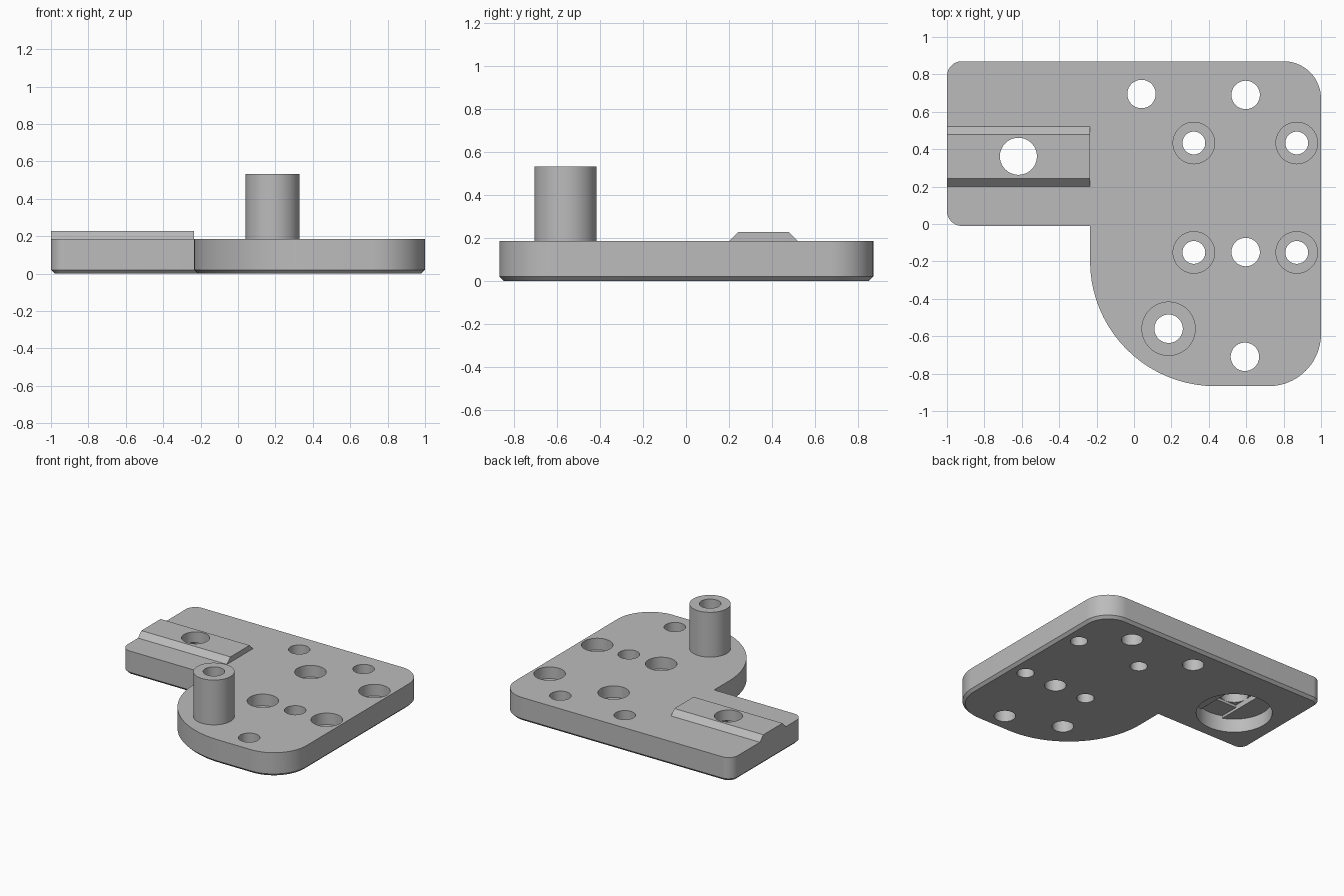
import bpy
import bmesh
from math import sin, cos, pi, radians
from mathutils import Vector

cube = bpy.data.objects.get("Cube")
if cube:
    bpy.data.objects.remove(cube, do_unlink=True)

grey = bpy.data.materials.new("light_grey")
grey.use_nodes = True
colour = (0.5, 0.5, 0.5, 1)
grey.diffuse_color = colour
grey.node_tree.nodes["Principled BSDF"].inputs["Base Color"].default_value = colour

TOP = 0.185      # plate thickness
CHAMFER = 0.02   # bottom edge chamfer


def prism(name, points, direction, bevel_bottom=0):
    """Extrude a flat outline along a direction."""
    bm = bmesh.new()
    face = bm.faces.new([bm.verts.new(p) for p in points])
    rim = list(face.edges)
    new = bmesh.ops.extrude_face_region(bm, geom=[face], use_keep_orig=True)["geom"]
    bmesh.ops.translate(bm, vec=direction, verts=[g for g in new if isinstance(g, bmesh.types.BMVert)])
    bmesh.ops.recalc_face_normals(bm, faces=bm.faces)
    if bevel_bottom:
        bmesh.ops.bevel(bm, geom=rim, offset=bevel_bottom, segments=1, affect='EDGES')
    mesh = bpy.data.meshes.new(name)
    bm.to_mesh(mesh)
    bm.free()
    mesh.materials.append(grey)
    obj = bpy.data.objects.new(name, mesh)
    bpy.context.collection.objects.link(obj)
    return obj


def cylinder(name, x, y, r, z0, z1, n=64):
    ring = [(x + r * cos(2 * pi * i / n), y + r * sin(2 * pi * i / n), z0) for i in range(n)]
    return prism(name, ring, (0, 0, z1 - z0))


def box(name, x, y, w, d, z0, z1):
    ring = [(x + sx * w / 2, y + sy * d / 2, z0) for sx, sy in ((-1, -1), (1, -1), (1, 1), (-1, 1))]
    return prism(name, ring, (0, 0, z1 - z0))


def activate(obj):
    bpy.ops.object.select_all(action='DESELECT')
    obj.select_set(True)
    bpy.context.view_layer.objects.active = obj


def combine(obj, tool, operation='DIFFERENCE'):
    activate(obj)
    mod = obj.modifiers.new("cut", 'BOOLEAN')
    mod.operation = operation
    mod.solver = 'EXACT'
    mod.object = tool
    bpy.ops.object.modifier_apply(modifier=mod.name)
    bpy.data.objects.remove(tool, do_unlink=True)


def rounded(corners, seg=20):
    """Outline with a tangent arc at every right-angled corner (x, y, radius)."""
    out = []
    for i, (x, y, r) in enumerate(corners):
        p = Vector((x, y, 0))
        if r == 0:
            out.append(p)
            continue
        a = (Vector((*corners[i - 1][:2], 0)) - p).normalized() * r
        b = (Vector((*corners[(i + 1) % len(corners)][:2], 0)) - p).normalized() * r
        for k in range(seg + 1):
            t = pi / 2 * k / seg
            out.append(p + a * (1 - sin(t)) + b * (1 - cos(t)))
    return out


# L-shaped plate with rounded corners and chamfered underside
outline = rounded([(-1, -0.01, 0.08), (-0.235, -0.01, 0), (-0.235, -0.867, 0.67),
                   (1, -0.867, 0.28), (1, 0.87, 0.2), (-1, 0.87, 0.08)])
plate = prism("base_plate", outline, (0, 0, TOP), CHAMFER)

# Plain through holes, the last one under the post
POST = (0.185, -0.56)
for x, y in ((0.04, 0.695), (0.597, 0.69), (0.597, -0.15), (0.593, -0.71), POST):
    combine(plate, cylinder("hole", x, y, 0.076, -0.1, 0.3))

# Counterbored screw holes
for x in (0.32, 0.87):
    for y in (0.433, -0.152):
        combine(plate, cylinder("hole", x, y, 0.061, -0.1, 0.3))
        combine(plate, cylinder("counterbore", x, y, 0.111, 0.095, 0.3))

# Round recess beneath the arm, with stepped bridging slots and a bolt hole
BOLT = (-0.618, 0.362)
combine(plate, cylinder("bolt_hole", *BOLT, 0.099, -0.1, 0.3))
slot = cylinder("slot", *BOLT, 0.268, 0.05, 0.125)
combine(slot, box("slot_sides", *BOLT, 0.198, 0.7, 0, 0.2), 'INTERSECT')
combine(plate, slot)
combine(plate, box("square_step", *BOLT, 0.198, 0.198, 0.05, 0.145))
combine(plate, cylinder("recess", *BOLT, 0.268, -0.1, 0.105))

# Guide rail with sloped sides on the arm
profile = [(-1, 0.2, TOP), (-1, 0.52, TOP), (-1, 0.478, 0.227), (-1, 0.242, 0.227)]
rail = prism("guide_rail", profile, (0.765, 0, 0))
combine(rail, cylinder("bolt_hole", *BOLT, 0.099, 0.1, 0.4))

# Hollow post
post = cylinder("post", *POST, 0.145, TOP, 0.533)
combine(post, cylinder("post_bore", *POST, 0.076, 0.1, 0.7))

for part in (plate, rail, post):
    activate(part)
    bpy.ops.object.shade_smooth_by_angle(angle=radians(30))
